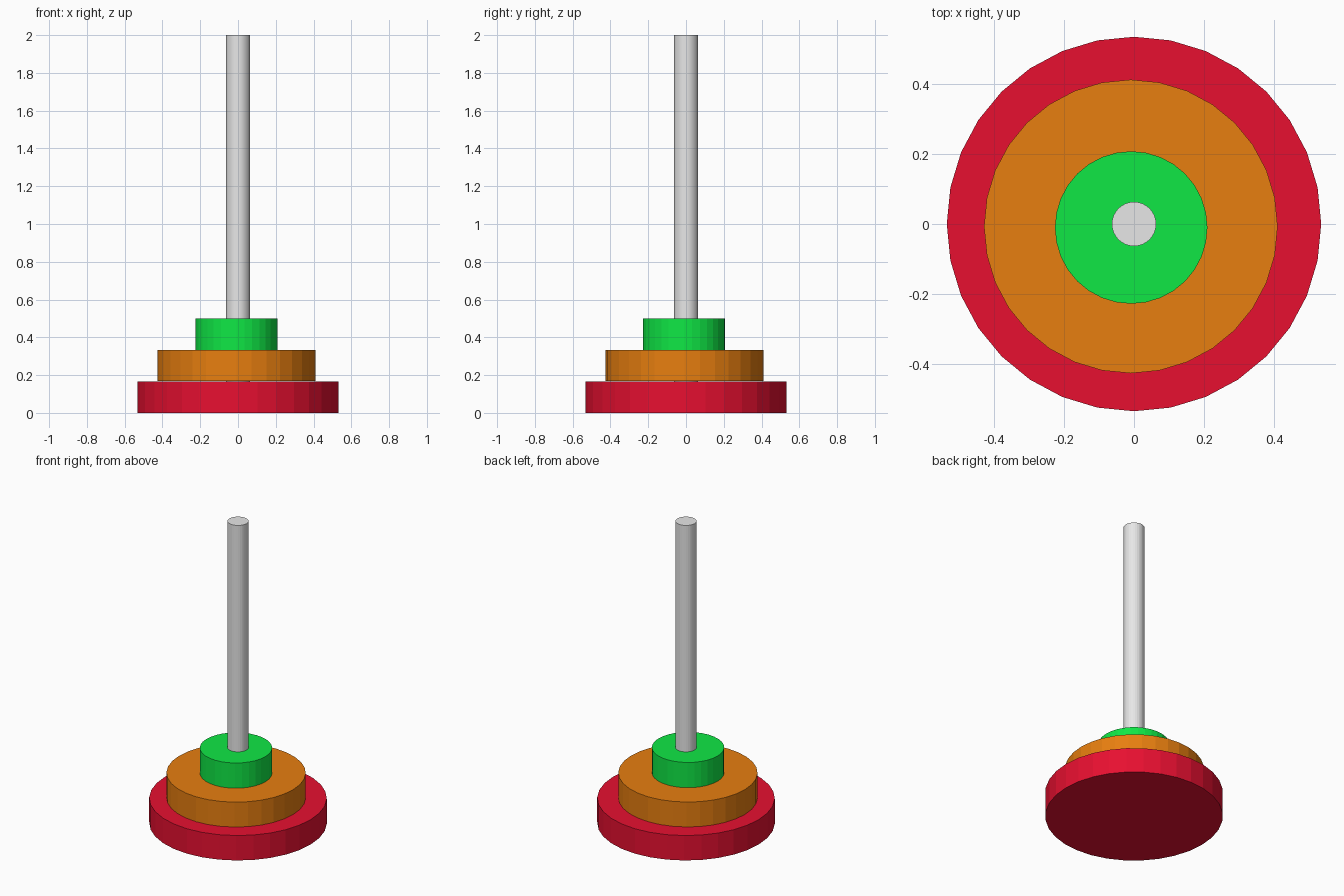
import bpy

cube = bpy.data.objects.get("Cube")
if cube:
    bpy.data.objects.remove(cube, do_unlink=True)


def make_material(name, rgb):
    mat = bpy.data.materials.new(name)
    mat.use_nodes = True
    color = (*rgb, 1.0)
    mat.diffuse_color = color
    mat.node_tree.nodes["Principled BSDF"].inputs["Base Color"].default_value = color
    return mat


def add_disc(name, radius, bottom, top, mat, x=0.0, y=0.0):
    """Flat-shaded 32-sided cylinder spanning bottom to top."""
    bpy.ops.mesh.primitive_cylinder_add(
        vertices=32, radius=radius, depth=top - bottom,
        location=(x, y, (bottom + top) / 2))
    obj = bpy.context.object
    obj.name = name
    obj.data.materials.append(mat)
    return obj


red = make_material("red", (0.8, 0.005, 0.03))
orange = make_material("orange", (0.8, 0.21, 0.005))
green = make_material("green", (0.005, 0.8, 0.06))
grey = make_material("light grey", (0.8, 0.8, 0.8))

# Stacked discs, the upper two slightly off centre
add_disc("bottom_disc", 0.533, 0.0, 0.165, red)
add_disc("middle_disc", 0.418, 0.168, 0.333, orange, -0.009, -0.007)
add_disc("top_disc", 0.217, 0.333, 0.5, green, -0.008, -0.01)

# Upright peg through the discs
add_disc("peg", 0.063, 0.1, 2.0, grey)
